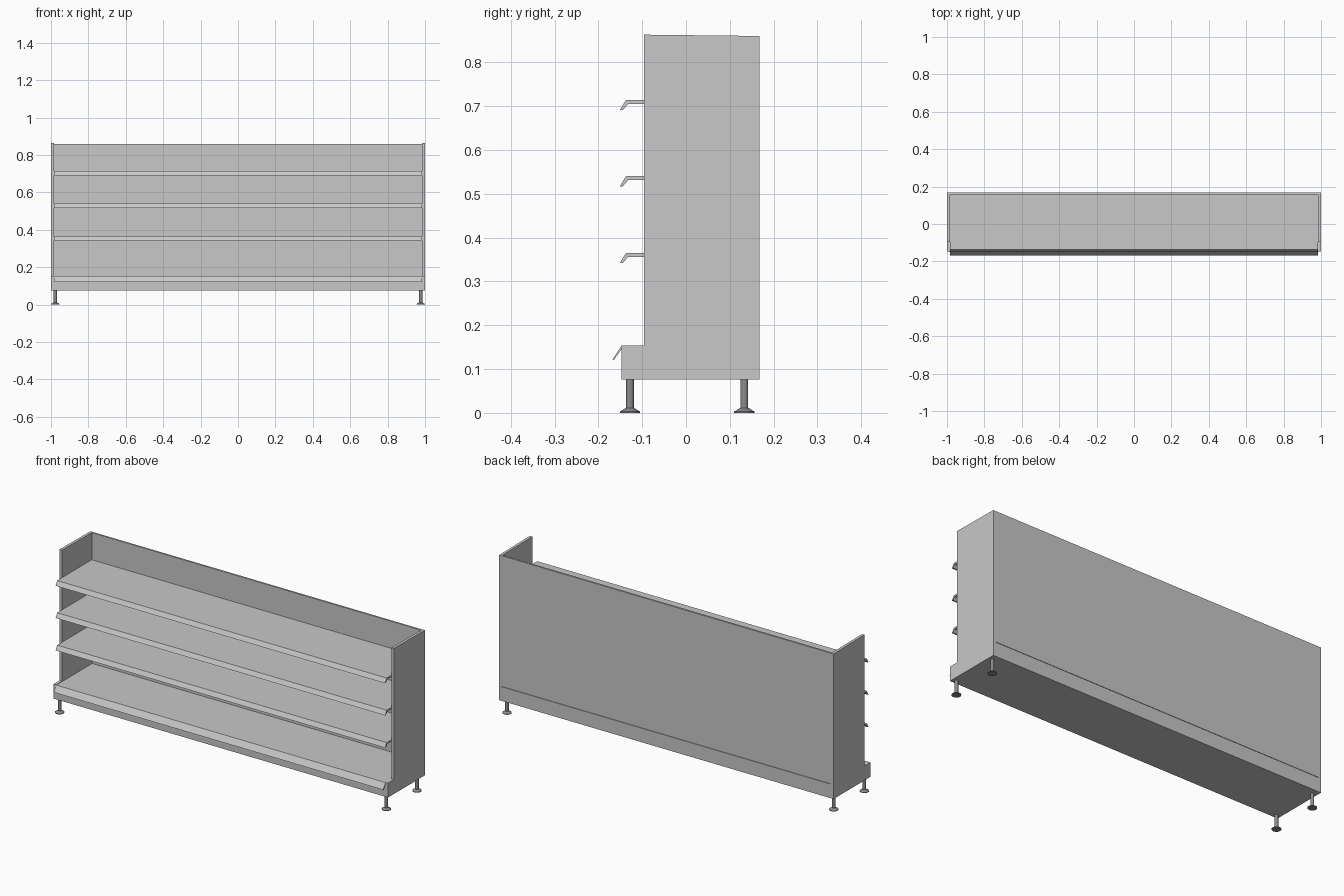
import bpy, bmesh, math

if "Cube" in bpy.data.objects:
    bpy.data.objects.remove(bpy.data.objects["Cube"])

def material(name, v):
    m = bpy.data.materials.new(name)
    m.diffuse_color = (v, v, v, 1)
    m.use_nodes = True
    m.node_tree.nodes["Principled BSDF"].inputs["Base Color"].default_value = m.diffuse_color
    return m

PANEL = material("light grey panel", 0.58)
METAL = material("mid grey metal", 0.26)

def add_object(name, bm, mat):
    bmesh.ops.recalc_face_normals(bm, faces=bm.faces)
    me = bpy.data.meshes.new(name)
    bm.to_mesh(me)
    bm.free()
    me.materials.append(mat)
    ob = bpy.data.objects.new(name, me)
    bpy.context.collection.objects.link(ob)
    return ob

def extrude_x(name, profile, x0, x1, mat=PANEL):
    """Extrude a (y, z) outline from x0 to x1."""
    bm = bmesh.new()
    f = bm.faces.new([bm.verts.new((x0, y, z)) for y, z in profile])
    new = bmesh.ops.extrude_face_region(bm, geom=[f])["geom"]
    bmesh.ops.translate(bm, vec=(x1 - x0, 0, 0),
                        verts=[g for g in new if isinstance(g, bmesh.types.BMVert)])
    return add_object(name, bm, mat)

def rect(y0, y1, z0, z1):
    return [(y0, z0), (y1, z0), (y1, z1), (y0, z1)]

FRONT, BACK, STEP = -0.147, 0.168, -0.096
INNER = 0.985

# L-shaped side panels
side = [(FRONT, 0.076), (BACK, 0.076), (BACK, 0.860), (STEP, 0.863),
        (STEP, 0.154), (FRONT, 0.154)]
extrude_x("left_side_panel", side, -1, -INNER)
extrude_x("right_side_panel", side, INNER, 1)

# Back panel and plinth with the bottom deck
extrude_x("back_panel", rect(0.158, BACK, 0.154, 0.860), -INNER, INNER)
extrude_x("base_plinth", rect(FRONT, BACK, 0.076, 0.152), -INNER, INNER)

# Slanted price lip on the base
extrude_x("base_lip", [(FRONT, 0.153), (-0.168, 0.122), (-0.164, 0.121),
                       (FRONT, 0.146)], -INNER, INNER)

# Three shelves with bent front lips
for i, top in enumerate((0.365, 0.540, 0.714)):
    extrude_x(f"shelf_{i + 1}", [
        (0.158, top), (-0.137, top), (-0.151, top - 0.023), (-0.144, top - 0.023),
        (-0.132, top - 0.009), (0.158, top - 0.009)], -INNER, INNER)

def lathe(name, x, y, outline, mat, n=24):
    """Spin an (r, z) outline around a vertical axis, with capped ends."""
    bm = bmesh.new()
    rings = [[bm.verts.new((x + r * math.cos(2 * math.pi * k / n),
                            y + r * math.sin(2 * math.pi * k / n), z))
              for k in range(n)] for r, z in outline]
    for a, b in zip(rings, rings[1:]):
        for k in range(n):
            j = (k + 1) % n
            bm.faces.new((a[k], a[j], b[j], b[k]))
    bm.faces.new(rings[0])
    bm.faces.new(rings[-1])
    ob = add_object(name, bm, mat)
    bpy.ops.object.select_all(action='DESELECT')
    ob.select_set(True)
    bpy.context.view_layer.objects.active = ob
    bpy.ops.object.shade_smooth_by_angle(angle=math.radians(30))

# Four adjustable feet
for sx, xn in ((-1, "left"), (1, "right")):
    for y, yn in ((-0.128, "front"), (0.133, "back")):
        lathe(f"{yn}_{xn}_foot", sx * 0.977, y,
              [(0.023, 0), (0.023, 0.003), (0.010, 0.011), (0.009, 0.011), (0.009, 0.077)],
              METAL)
